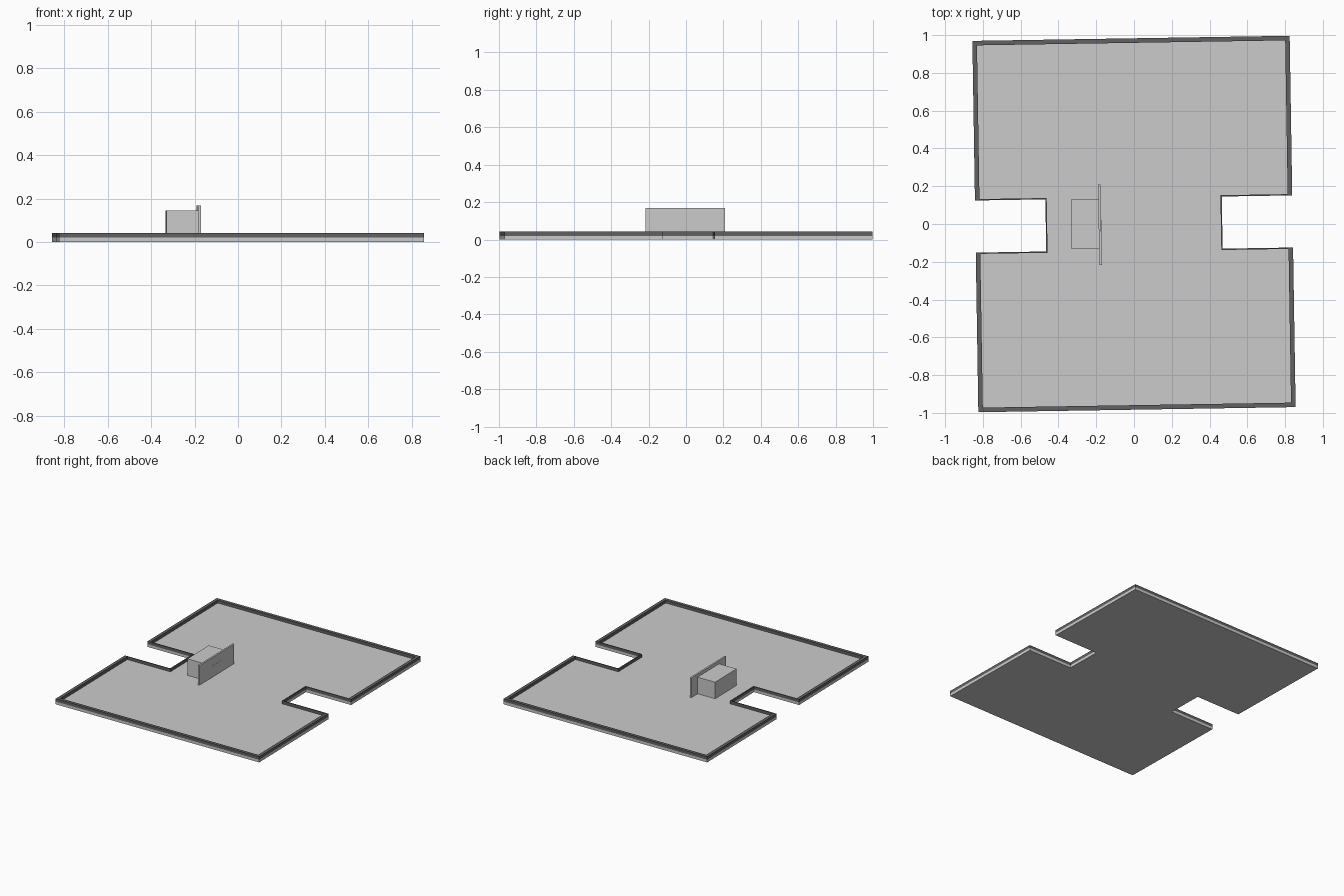
import bpy, bmesh, math

if "Cube" in bpy.data.objects:
    bpy.data.objects.remove(bpy.data.objects["Cube"])

ROT = math.radians(0.92)
W, L, NX, NY = 0.84, 0.983, 0.467, 0.138   # half sizes and notch limits

dark = bpy.data.materials.new("dark_trim")
dark.diffuse_color = (0.12, 0.12, 0.12, 1)
dark.use_nodes = True
dark.node_tree.nodes["Principled BSDF"].inputs["Base Color"].default_value = dark.diffuse_color


def outline(edge=0.0, notch=0.0):
    """H-shaped plan, inset from the outer edges and from the notches."""
    w, l, nx, ny = W - edge, L - edge, NX - notch, NY + notch
    half = [(w, -l), (w, -ny), (nx, -ny), (nx, ny), (w, ny), (w, l)]
    return half + [(-x, -y) for x, y in half]


def finish(name, bm, mat=None):
    bmesh.ops.recalc_face_normals(bm, faces=bm.faces)
    me = bpy.data.meshes.new(name)
    bm.to_mesh(me)
    bm.free()
    ob = bpy.data.objects.new(name, me)
    ob.rotation_euler.z = ROT
    bpy.context.collection.objects.link(ob)
    if mat:
        me.materials.append(mat)
    return ob


def slab(name, pts, z0, z1):
    bm = bmesh.new()
    face = bm.faces.new([bm.verts.new((x, y, z0)) for x, y in pts])
    ext = bmesh.ops.extrude_face_region(bm, geom=[face], use_keep_orig=True)
    for v in ext["geom"]:
        if isinstance(v, bmesh.types.BMVert):
            v.co.z = z1
    return finish(name, bm)


def ring(name, outer, inner, z0, z1, mat):
    bm = bmesh.new()
    loops = [[bm.verts.new((x, y, z)) for x, y in pts]
             for pts, z in ((outer, z0), (outer, z1), (inner, z1), (inner, z0))]
    n = len(outer)
    for k in range(4):
        a, b = loops[k], loops[(k + 1) % 4]
        for i in range(n):
            j = (i + 1) % n
            bm.faces.new((a[i], a[j], b[j], b[i]))
    return finish(name, bm, mat)


def box(name, x0, x1, y0, y1, z0, z1):
    return slab(name, [(x0, y0), (x1, y0), (x1, y1), (x0, y1)], z0, z1)


# Roof plate and dark parapet around it
slab("roof_plate", outline(), 0.0, 0.02)
ring("parapet", outline(), outline(0.024, 0.007), 0.02, 0.042, dark)

# Rooftop stair housing with its wide front panel
box("stair_housing", -0.332, -0.187, -0.127, 0.135, 0.02, 0.145)
box("front_panel", -0.187, -0.174, -0.213, 0.211, 0.02, 0.168)

# Double door on the panel
for i, y in enumerate((-0.077, -0.012)):
    box(f"door_{i + 1}", -0.175, -0.173, y, y + 0.065, 0.02, 0.105)
